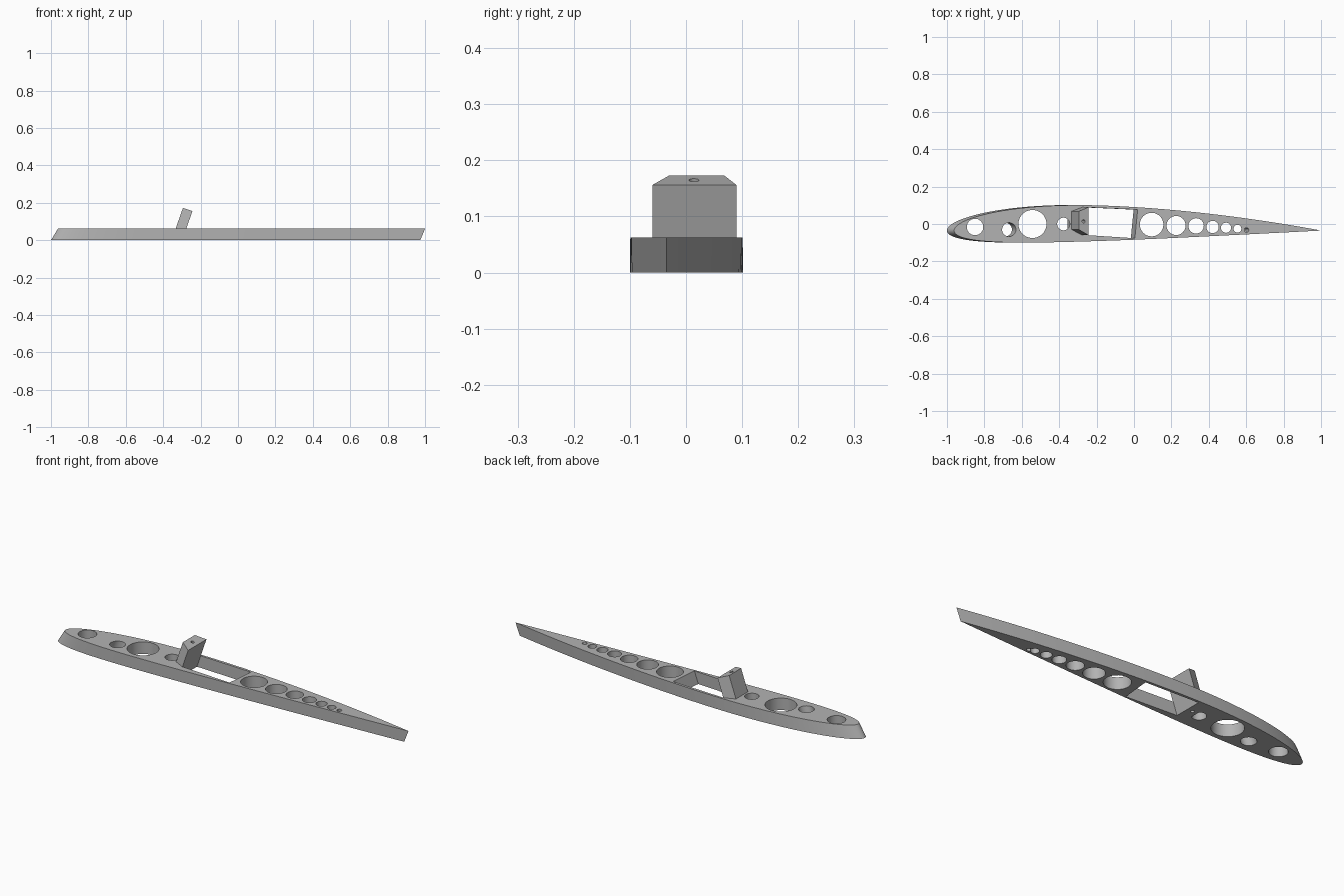
import bpy, bmesh, math

if "Cube" in bpy.data.objects:
    bpy.data.objects.remove(bpy.data.objects["Cube"])

LEAN = 0.35      # x shift per unit of height for the slanted parts
H = 0.062        # rib height

grey = bpy.data.materials.new("light_grey")
grey.diffuse_color = (0.45, 0.45, 0.45, 1)
grey.use_nodes = True
grey.node_tree.nodes["Principled BSDF"].inputs["Base Color"].default_value = grey.diffuse_color


def loft(name, bottom, top):
    """Solid between two matching rings of 3D points."""
    bm = bmesh.new()
    lo = [bm.verts.new(p) for p in bottom]
    hi = [bm.verts.new(p) for p in top]
    n = len(lo)
    bm.faces.new(lo[::-1])
    bm.faces.new(hi)
    for i in range(n):
        j = (i + 1) % n
        bm.faces.new((lo[i], lo[j], hi[j], hi[i]))
    bmesh.ops.recalc_face_normals(bm, faces=bm.faces[:])
    me = bpy.data.meshes.new(name)
    bm.to_mesh(me)
    bm.free()
    me.materials.append(grey)
    ob = bpy.data.objects.new(name, me)
    bpy.context.collection.objects.link(ob)
    return ob


def slanted(ring, z, lean=LEAN):
    """Ring given at z=0, moved to height z along the lean."""
    return [(x + lean * z, y, z) for x, y in ring]


def circle(x, y, r, n=40):
    return [(x + r * math.cos(2 * math.pi * i / n),
             y + r * math.sin(2 * math.pi * i / n)) for i in range(n)]


def cut(ob, ring, lean=0.0, z0=-0.03, z1=0.1):
    c = loft("cutter", slanted(ring, z0, lean), slanted(ring, z1, lean))
    c.hide_render = True
    m = ob.modifiers.new("cut", "BOOLEAN")
    m.operation, m.solver, m.object = "DIFFERENCE", "EXACT", c
    bpy.context.view_layer.objects.active = ob
    bpy.ops.object.modifier_apply(modifier=m.name)
    bpy.data.objects.remove(c)


def airfoil(x0, x1, z, n=50):
    """Cambered wing section from leading edge x0 to trailing edge x1."""
    c = x1 - x0

    def pt(t, s):
        yt = 0.5 * (0.2969 * math.sqrt(t) - 0.126 * t - 0.3516 * t**2
                    + 0.2843 * t**3 - 0.1036 * t**4)
        if t < 0.4:
            yc = 0.125 * (0.8 * t - t * t)
        else:
            yc = 0.02 / 0.36 * (0.2 + 0.8 * t - t * t)
        return (x0 + c * t, -0.035 + c * (yc + s * yt), z)

    ts = [(1 - math.cos(math.pi * i / n)) / 2 for i in range(n + 1)]
    return [pt(t, -1) for t in ts] + [pt(t, 1) for t in ts[-2:0:-1]]


# wing rib
rib = loft("wing_rib", airfoil(-1.0, 0.975, 0), airfoil(-0.962, 1.0, H))

# round lightening holes, straight through
for x, y, r in [(-0.85, -0.016, 0.044), (-0.543, 0, 0.075), (-0.377, 0, 0.034),
                (0.094, -0.003, 0.063), (0.225, -0.008, 0.051),
                (0.332, -0.01, 0.041), (0.42, -0.016, 0.033),
                (0.492, -0.02, 0.027), (0.553, -0.025, 0.021)]:
    cut(rib, circle(x, y, r))

# slanted holes
for x, y, r in [(-0.668, -0.03, 0.037), (0.602, -0.032, 0.012)]:
    cut(rib, circle(x - LEAN * H, y, r), LEAN)

# large window behind the post
cut(rib, [(-0.298, -0.058), (-0.017, -0.076), (-0.002, 0.077), (-0.298, 0.09)], LEAN)

# leaning post with a trapezoid section and a top square to its axis
section = [(-0.298, -0.06), (-0.298, 0.09), (-0.355, 0.068), (-0.355, -0.03)]
tops = [0.156, 0.156, 0.173, 0.173]
post = loft("leaning_post", slanted(section, 0),
            [(x + LEAN * z, y, z) for (x, y), z in zip(section, tops)])

# thin bore through post and rib
bore = circle(-0.327, 0.014, 0.009, 24)
for ob in (rib, post):
    cut(ob, bore, LEAN, -0.03, 0.22)

# smooth curved walls, crisp edges
for ob in (rib, post):
    bpy.ops.object.select_all(action="DESELECT")
    ob.select_set(True)
    bpy.context.view_layer.objects.active = ob
    bpy.ops.object.shade_smooth_by_angle(angle=math.radians(30))
